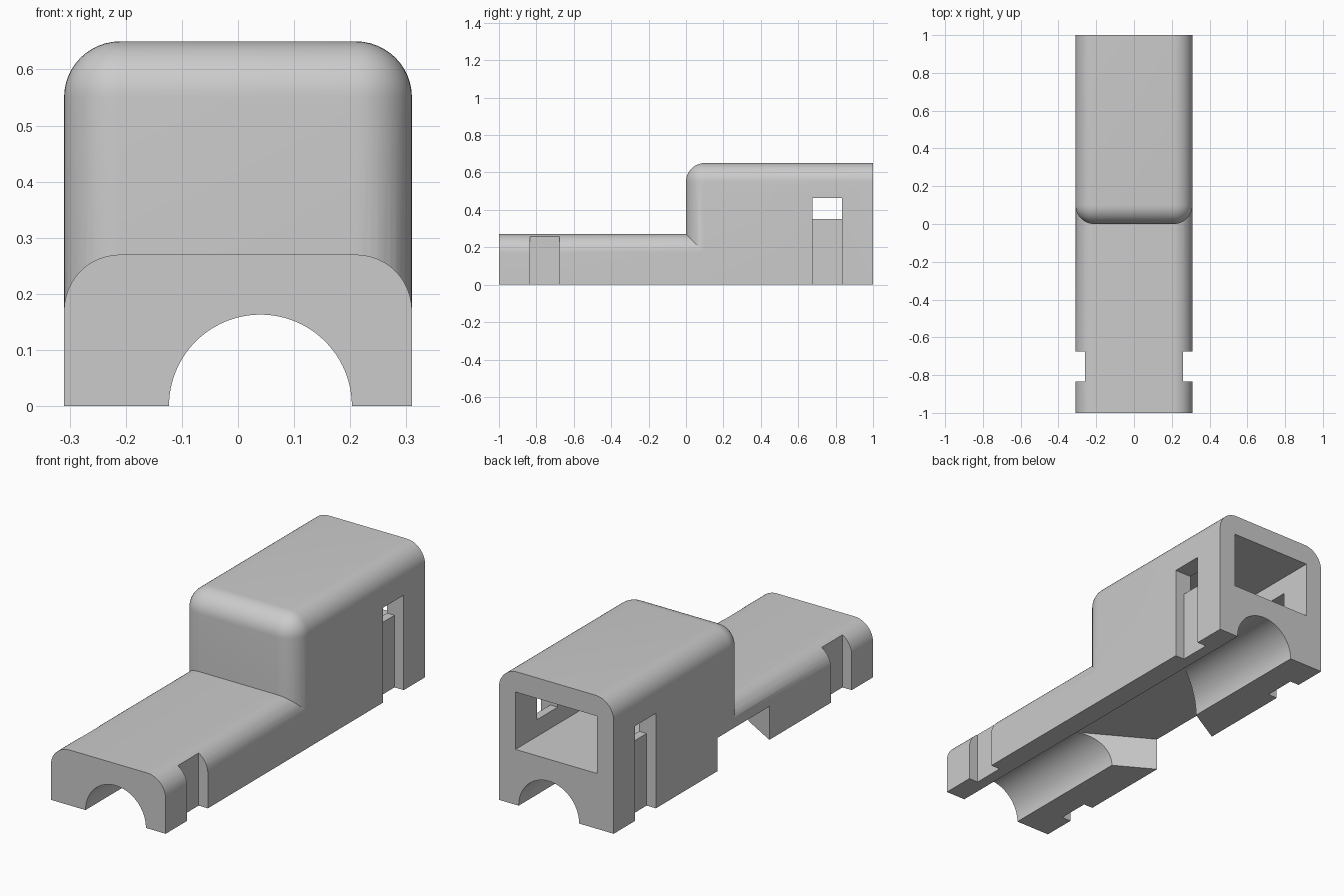
import bpy, bmesh, math

cube = bpy.data.objects.get("Cube")
if cube:
    bpy.data.objects.remove(cube, do_unlink=True)

grey = bpy.data.materials.new("plain grey")
grey.use_nodes = True
grey.diffuse_color = (0.6, 0.6, 0.6, 1)
grey.node_tree.nodes["Principled BSDF"].inputs["Base Color"].default_value = grey.diffuse_color


def finish(name, bm):
    bmesh.ops.recalc_face_normals(bm, faces=bm.faces)
    mesh = bpy.data.meshes.new(name)
    bm.to_mesh(mesh)
    bm.free()
    mesh.materials.append(grey)
    obj = bpy.data.objects.new(name, mesh)
    bpy.context.collection.objects.link(obj)
    return obj


def box(name, x, y, z, round_edge=None, radius=0.1):
    """Box from (min, max) ranges; edges whose midpoint passes round_edge are rounded."""
    bm = bmesh.new()
    bmesh.ops.create_cube(bm, size=1)
    for v in bm.verts:
        v.co = [r[0] if c < 0 else r[1] for c, r in zip(v.co, (x, y, z))]
    if round_edge:
        edges = [e for e in bm.edges
                 if round_edge((e.verts[0].co + e.verts[1].co) / 2)]
        bmesh.ops.bevel(bm, geom=edges, offset=radius, segments=12,
                        profile=0.5, affect='EDGES')
    return finish(name, bm)


def prism(name, points, axis, start, end):
    """Extrude a flat outline along y or z."""
    bm = bmesh.new()
    place = (lambda a, b: (a, start, b)) if axis == 'Y' else (lambda a, b: (a, b, start))
    face = bm.faces.new([bm.verts.new(place(a, b)) for a, b in points])
    top = bmesh.ops.extrude_face_region(bm, geom=[face])["geom"]
    shift = (0, end - start, 0) if axis == 'Y' else (0, 0, end - start)
    bmesh.ops.translate(bm, vec=shift,
                        verts=[v for v in top if isinstance(v, bmesh.types.BMVert)])
    return finish(name, bm)


def combine(target, tool, operation):
    mod = target.modifiers.new(operation, 'BOOLEAN')
    mod.operation, mod.solver, mod.object = operation, 'EXACT', tool
    bpy.context.view_layer.objects.active = target
    bpy.ops.object.modifier_apply(modifier=mod.name)
    bpy.data.objects.remove(tool, do_unlink=True)


W, LOW, HIGH = 0.31, 0.27, 0.65

# Tall rear housing, rounded on top and on its front corners
body = box("housing", (-W, W), (0, 1), (0, HIGH),
           lambda m: m.y < 0.9 and (m.z > 0.6 or (m.y < 0.1 and m.z > 0.3))
           or (m.y < 0.1 and abs(m.x) > 0.3))

# Low front deck, rounded along its sides
deck = box("deck", (-W, W), (-1, 0.5), (0, LOW),
           lambda m: m.z > 0.2 and abs(m.x) > 0.3)
combine(body, deck, 'UNION')

# Half-round channel underneath, full length
CX, R = 0.04, 0.163
steps = 48
arc = [(CX + R * math.cos(math.pi * i / steps), R * math.sin(math.pi * i / steps))
       for i in range(steps + 1)]
channel = prism("channel_cutter", [(CX - R, -0.1)] + arc[::-1] + [(CX + R, -0.1)],
                'Y', -1.1, 1.1)

# Flared side opening from the channel through one wall
slope = math.tan(math.radians(30))
outer, inner = -0.4, CX
half = lambda x: 0.2 + (x + W) * slope
flare = prism("flare_cutter", [(outer, -half(outer)), (inner, -half(inner)),
                               (inner, half(inner)), (outer, half(outer))],
              'Z', -0.1, R - 0.0005)
combine(body, channel, 'DIFFERENCE')
combine(body, flare, 'DIFFERENCE')

# Chamber open at the back
combine(body, box("chamber_cutter", (-0.22, 0.22), (0.1, 1.1), (LOW, 0.55)), 'DIFFERENCE')

# Clip slots on both sides, front and rear
for side in (-1, 1):
    x = sorted((side * 0.26, side * 0.4))
    for y, top in (((-0.835, -0.675), 0.4), ((0.675, 0.835), 0.463)):
        combine(body, box("slot_cutter", x, y, (-0.1, top)), 'DIFFERENCE')
    # Window from the rear slot into the chamber
    x = sorted((side * 0.2, side * 0.4))
    combine(body, box("window_cutter", x, (0.675, 0.835), (0.352, 0.463)), 'DIFFERENCE')

bpy.ops.object.select_all(action='DESELECT')
body.select_set(True)
bpy.context.view_layer.objects.active = body
bpy.ops.object.shade_smooth_by_angle(angle=math.radians(30))
